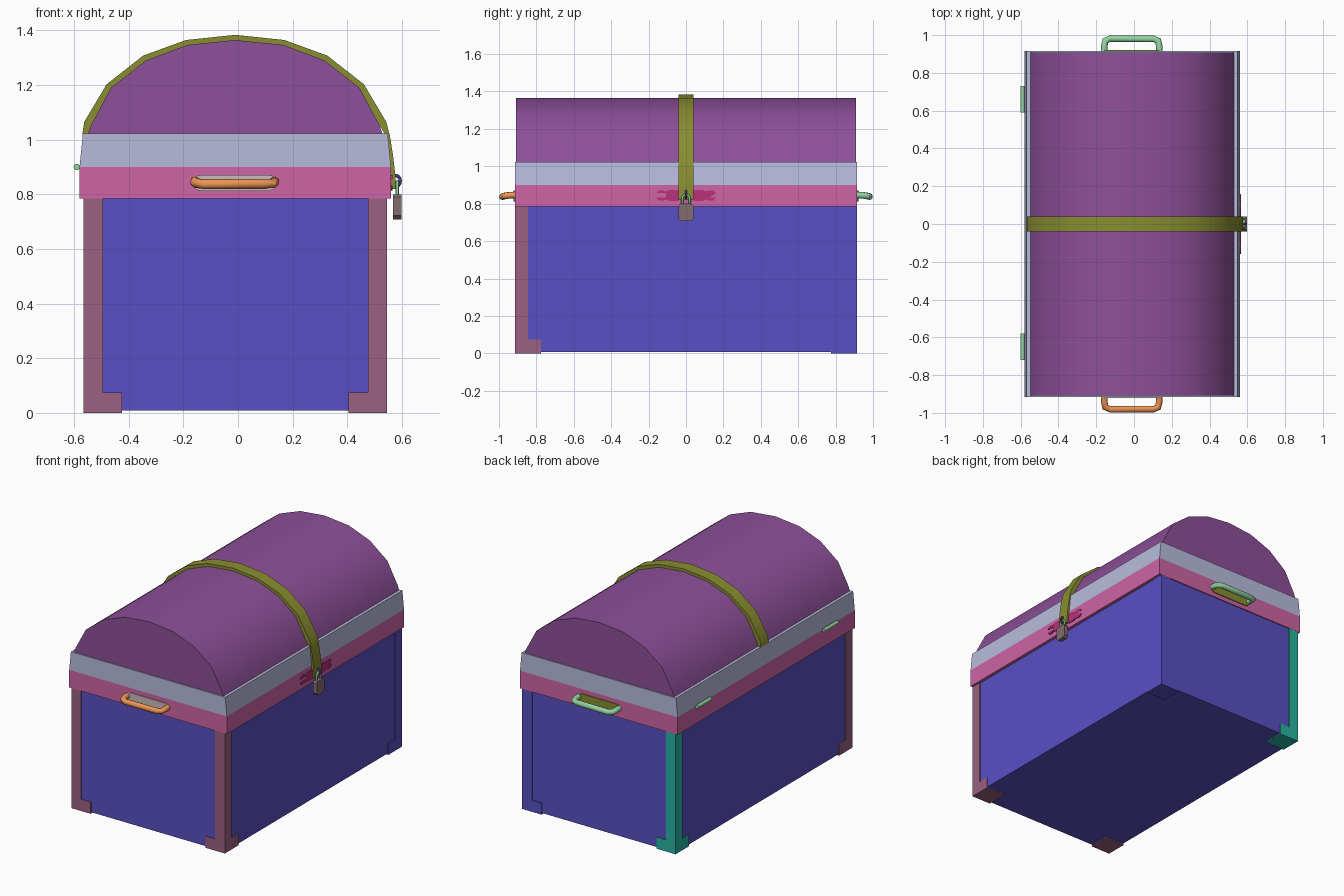
import bpy, bmesh, math
from mathutils import Vector

if "Cube" in bpy.data.objects:
    bpy.data.objects.remove(bpy.data.objects["Cube"])

CX = -0.01  # centre of the chest body in x


def material(name, rgb):
    m = bpy.data.materials.new(name)
    m.diffuse_color = (*rgb, 1)
    m.use_nodes = True
    m.node_tree.nodes["Principled BSDF"].inputs["Base Color"].default_value = m.diffuse_color
    return m


PURPLE = material("purple", (0.27, 0.08, 0.32))
OLIVE = material("olive", (0.25, 0.27, 0.03))
LAVENDER = material("lavender", (0.48, 0.50, 0.72))
PINK = material("pink", (0.62, 0.13, 0.38))
BLUE = material("blue", (0.10, 0.08, 0.55))
MAUVE = material("mauve", (0.33, 0.12, 0.22))
TEAL = material("teal", (0.02, 0.45, 0.36))
ORANGE = material("orange", (0.85, 0.30, 0.09))
MINT = material("mint", (0.30, 0.65, 0.36))
SILVER = material("silver", (0.60, 0.50, 0.52))
MAGENTA = material("magenta", (0.50, 0.03, 0.20))
NAVY = material("navy", (0.06, 0.05, 0.25))
TAUPE = material("taupe", (0.23, 0.15, 0.16))


def finish(name, bm, mat, smooth=None):
    bmesh.ops.recalc_face_normals(bm, faces=bm.faces)
    me = bpy.data.meshes.new(name)
    bm.to_mesh(me)
    bm.free()
    me.materials.append(mat)
    if smooth:
        me.shade_smooth()
        me.set_sharp_from_angle(angle=math.radians(smooth))
    ob = bpy.data.objects.new(name, me)
    bpy.context.collection.objects.link(ob)
    return ob


def add_box(bm, lo, hi):
    vs = bmesh.ops.create_cube(bm, size=1)["verts"]
    for v in vs:
        v.co = Vector([(hi[i] + lo[i]) / 2 + v.co[i] * (hi[i] - lo[i]) for i in range(3)])


def box(name, lo, hi, mat):
    bm = bmesh.new()
    add_box(bm, lo, hi)
    return finish(name, bm, mat)


def prism(name, outline, axis, lo, hi, mat, smooth=None):
    """Extrude a 2D outline along x (outline y,z) or y (outline x,z)."""
    bm = bmesh.new()
    put = (lambda p, d: (d, p[0], p[1])) if axis == 'x' else (lambda p, d: (p[0], d, p[1]))
    a = [bm.verts.new(put(p, lo)) for p in outline]
    b = [bm.verts.new(put(p, hi)) for p in outline]
    bm.faces.new(a)
    bm.faces.new(b)
    for i in range(len(a)):
        j = (i + 1) % len(a)
        bm.faces.new((a[i], a[j], b[j], b[i]))
    return finish(name, bm, mat, smooth)


def tube(name, pts, r, mat, sides=10, closed=False):
    """Sweep a circle along a path."""
    bm = bmesh.new()
    pts = [Vector(p) for p in pts]
    n = len(pts)
    normal = (pts[1] - pts[0]).cross(pts[2] - pts[1]).normalized()
    rings = []
    for i, p in enumerate(pts):
        prev = pts[i - 1] if (i or closed) else p
        nxt = pts[(i + 1) % n] if (i < n - 1 or closed) else p
        t = (nxt - prev).normalized()
        nn = (normal - t * normal.dot(t)).normalized()
        side = t.cross(nn)
        rings.append([bm.verts.new(p + r * (math.cos(a) * nn + math.sin(a) * side))
                      for a in (2 * math.pi * k / sides for k in range(sides))])
    for i in range(n if closed else n - 1):
        a, b = rings[i], rings[(i + 1) % n]
        for k in range(sides):
            m = (k + 1) % sides
            bm.faces.new((a[k], a[m], b[m], b[k]))
    if not closed:
        bm.faces.new(rings[0])
        bm.faces.new(rings[-1])
    return finish(name, bm, mat, 50)


def pill(cx, cz, w, h, n=6):
    """Rounded slot outline."""
    r, pts = h / 2, []
    for s, start in ((1, -90), (-1, 90)):
        for k in range(n + 1):
            a = math.radians(start + 180 * k / n)
            pts.append((cx + s * (w / 2 - r) + r * math.cos(a), cz + r * math.sin(a)))
    return pts


# Body and rims
box("chest_body", (-0.56, -0.908, 0.008), (0.54, 0.908, 0.80), BLUE)
box("body_rim", (-0.58, -0.915, 0.785), (0.56, 0.915, 0.90), PINK)
prism("lid_rim", [(-0.58, 0.90), (0.56, 0.90), (0.548, 1.022), (-0.568, 1.022)],
      'y', -0.915, 0.915, LAVENDER)

# Corner posts with square feet
for sx, sy, mat in ((-1, -1, MAUVE), (1, -1, MAUVE), (-1, 1, TEAL), (1, 1, BLUE)):
    bm = bmesh.new()
    for size, z0, z1 in ((0.07, 0.075, 0.787), (0.14, 0.0, 0.075)):
        xs = sorted((CX + sx * 0.555, CX + sx * (0.555 - size)))
        ys = sorted((sy * 0.914, sy * (0.914 - size)))
        add_box(bm, (xs[0], ys[0], z0), (xs[1], ys[1], z1))
    finish("corner_post", bm, mat)

# Domed lid
half = [(0.54, 1.02), (0.527, 1.055), (0.455, 1.19), (0.327, 1.29), (0.176, 1.347)]
dome = [(CX - x, z) for x, z in half] + [(CX, 1.365)] + [(CX + x, z) for x, z in reversed(half)]
prism("domed_lid", dome, 'y', -0.908, 0.908, PURPLE, 35)

# Strap over the lid, hanging down the lock side
outer_half = [(0.56, 1.02), (0.553, 1.065), (0.471, 1.203), (0.337, 1.308), (0.18, 1.365)]
outer = [(CX - x, z) for x, z in outer_half] + [(CX, 1.384)] + \
        [(CX + x, z) for x, z in reversed(outer_half[1:])]
outer += [(0.556, 1.015), (0.568, 0.94), (0.576, 0.87), (0.576, 0.82)]
inner = dome[:-1] + [(0.541, 1.015), (0.553, 0.94), (0.562, 0.87), (0.562, 0.82)]
bm = bmesh.new()
rows = [[bm.verts.new((p[0], y, p[1])) for p, y in ((o, -0.04), (o, 0.04), (i, 0.04), (i, -0.04))]
        for o, i in zip(outer, inner)]
for a, b in zip(rows, rows[1:]):
    for k in range(4):
        m = (k + 1) % 4
        bm.faces.new((a[k], a[m], b[m], b[k]))
bm.faces.new(rows[0])
bm.faces.new(rows[-1])
finish("lid_strap", bm, OLIVE, 35)

# End handles with backing plates
for s, grip, plate in ((-1, ORANGE, SILVER), (1, MINT, OLIVE)):
    path = [(-0.145, 0.905, 0.847), (-0.145, 0.945, 0.845), (-0.14, 0.970, 0.841),
            (-0.115, 0.981, 0.838)]
    path += [(-x, y, z) for x, y, z in reversed(path)]
    tube("end_handle", [(x + CX - 0.002, s * y, z) for x, y, z in path], 0.018, grip)
    prism("handle_plate", pill(-0.012, 0.842, 0.31, 0.058), 'y', s * 0.90, s * 0.921, plate)

# Hinge barrels at the back of the lid
for y in (-0.65, 0.66):
    hinge = [(-0.59 + 0.012 * math.cos(k * math.pi / 5), 0.90 + 0.012 * math.sin(k * math.pi / 5))
             for k in range(10)]
    prism("hinge", hinge, 'y', y - 0.07, y + 0.07, MINT, 40)

# Scalloped lock plate
edge = [(0.16, 0.012), (0.148, 0.026), (0.125, 0.028), (0.108, 0.022), (0.085, 0.029), (0.04, 0.029)]
lower = [(y, 0.844 - h) for y, h in edge]
upper = [(y, 0.844 + h) for y, h in reversed(edge)]
prism("lock_plate", lower + upper + [(-y, z) for y, z in reversed(upper)] +
      [(-y, z) for y, z in reversed(lower)], 'x', 0.55, 0.566, MAGENTA)

# Staple, shackle and padlock
circle = [2 * math.pi * k / 14 for k in range(14)]
tube("staple", [(0.577 + 0.017 * math.cos(a), 0, 0.849 + 0.02 * math.sin(a)) for a in circle],
     0.006, NAVY, 8, True)
arch = [(0.02 * math.cos(a), 0.825 + 0.022 * math.sin(a))
        for a in (math.pi * k / 8 for k in range(9))]
tube("padlock_shackle", [(0.583, y, z) for y, z in [(0.02, 0.79)] + arch + [(-0.02, 0.79)]],
     0.006, MINT, 8)
lock = [(-0.025, 0.708), (0.025, 0.708), (0.039, 0.722), (0.039, 0.79), (0.03, 0.80),
        (-0.03, 0.80), (-0.039, 0.79), (-0.039, 0.722)]
prism("padlock_body", lock, 'x', 0.568, 0.598, TAUPE)
